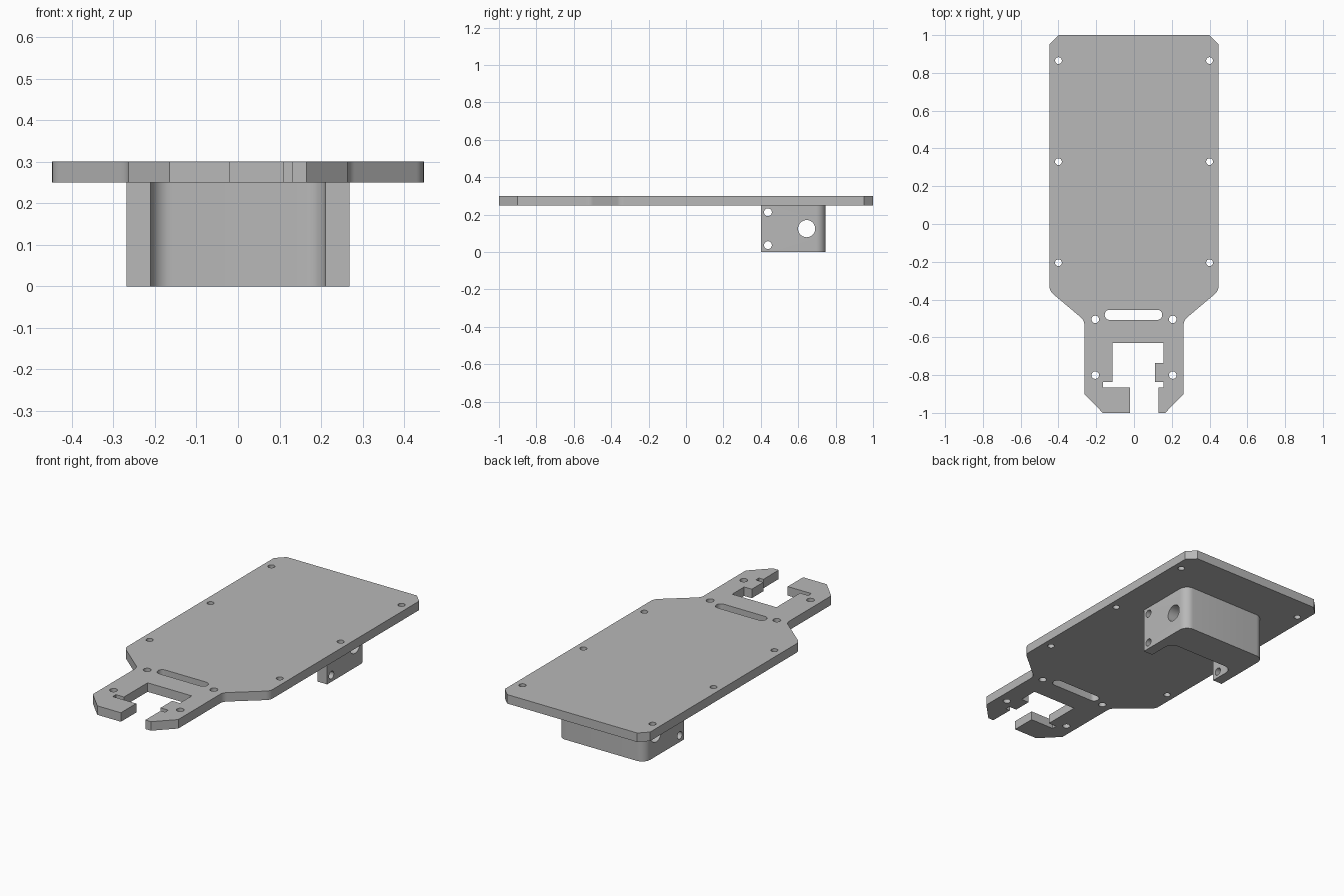
import bpy
import bmesh
import math
from mathutils import Vector, Matrix

cube = bpy.data.objects.get("Cube")
if cube:
    bpy.data.objects.remove(cube, do_unlink=True)

grey = bpy.data.materials.new("plain grey")
grey.use_nodes = True
colour = (0.48, 0.48, 0.48, 1)
grey.diffuse_color = colour
grey.node_tree.nodes["Principled BSDF"].inputs["Base Color"].default_value = colour


def fillet(corners, steps=8):
    """Turn (x, y, radius) corners into a rounded outline."""
    points = []
    for i, (x, y, r) in enumerate(corners):
        p = Vector((x, y))
        if r == 0:
            points.append(p)
            continue
        a = (Vector(corners[i - 1][:2]) - p).normalized()
        b = (Vector(corners[(i + 1) % len(corners)][:2]) - p).normalized()
        half = a.angle(b) / 2
        centre = p + (a + b).normalized() * r / math.sin(half)
        start = p + a * r / math.tan(half) - centre
        end = p + b * r / math.tan(half) - centre
        turn = math.atan2(start.x * end.y - start.y * end.x, start.dot(end))
        for k in range(steps + 1):
            points.append(centre + Matrix.Rotation(turn * k / steps, 2) @ start)
    return points


def circle(x, y, r, n=32):
    return [Vector((x + r * math.cos(math.tau * k / n),
                    y + r * math.sin(math.tau * k / n))) for k in range(n)]


def finish(obj):
    obj.data.materials.clear()
    obj.data.materials.append(grey)
    bpy.ops.object.select_all(action="DESELECT")
    obj.select_set(True)
    bpy.context.view_layer.objects.active = obj
    bpy.ops.object.shade_smooth_by_angle(angle=math.radians(25))


def extrude(name, loops, bottom, top):
    """Solid slab from an outline followed by its hole loops."""
    curve = bpy.data.curves.new(name, "CURVE")
    curve.dimensions = "2D"
    curve.fill_mode = "BOTH"
    curve.extrude = (top - bottom) / 2
    for loop in loops:
        spline = curve.splines.new("POLY")
        spline.points.add(len(loop) - 1)
        for point, co in zip(spline.points, loop):
            point.co = (co.x, co.y, 0, 1)
        spline.use_cyclic_u = True
    temp = bpy.data.objects.new(name + "_curve", curve)
    bpy.context.collection.objects.link(temp)
    graph = bpy.context.evaluated_depsgraph_get()
    mesh = bpy.data.meshes.new_from_object(temp.evaluated_get(graph))
    bpy.data.objects.remove(temp, do_unlink=True)
    bm = bmesh.new()
    bm.from_mesh(mesh)
    bmesh.ops.remove_doubles(bm, verts=bm.verts, dist=1e-5)
    bmesh.ops.translate(bm, verts=bm.verts, vec=(0, 0, (top + bottom) / 2))
    bmesh.ops.recalc_face_normals(bm, faces=bm.faces)
    bm.to_mesh(mesh)
    bm.free()
    obj = bpy.data.objects.new(name, mesh)
    bpy.context.collection.objects.link(obj)
    return obj


# Deck plate: mirrored sides, then the stepped notch at the front
side = [(0.263, -0.9, 0), (0.263, -0.51, 0.05), (0.447, -0.355, 0.05),
        (0.447, 0.953, 0), (0.4, 1, 0)]
notch = [(-0.165, -1, 0), (-0.02, -1, 0), (-0.02, -0.865, 0),
         (-0.165, -0.865, 0), (-0.165, -0.837, 0), (-0.115, -0.837, 0),
         (-0.115, -0.63, 0), (0.157, -0.63, 0), (0.157, -0.735, 0),
         (0.11, -0.735, 0), (0.11, -0.837, 0), (0.157, -0.837, 0),
         (0.157, -0.865, 0), (0.13, -0.865, 0), (0.13, -1, 0), (0.165, -1, 0)]
outline = notch + side + [(-x, y, r) for x, y, r in reversed(side)]

# Screw holes and the long slot
holes = []
for s in (-1, 1):
    holes += [circle(s * 0.4, y, 0.018) for y in (-0.205, 0.33, 0.865)]
    holes += [circle(s * 0.205, y, 0.02) for y in (-0.505, -0.8)]
slot = fillet([(-0.155, -0.508, 0.026), (0.149, -0.508, 0.026),
               (0.149, -0.454, 0.026), (-0.155, -0.454, 0.026)])
plate = extrude("deck_plate", [fillet(outline), slot] + holes, 0.25, 0.3)
finish(plate)

# U-shaped bracket below the deck, open to the front
half = [(0.21, 0.555, 0.05), (0.21, 0.4, 0), (0.268, 0.4, 0), (0.268, 0.746, 0.05)]
profile = half + [(-x, y, r) for x, y, r in reversed(half)]
bracket = extrude("bracket", [fillet(profile)], 0, 0.25)

# Cross holes drilled through the bracket
cutters = []
for y, z, r in ((0.438, 0.213, 0.021), (0.438, 0.037, 0.021), (0.645, 0.125, 0.046)):
    bpy.ops.mesh.primitive_cylinder_add(vertices=32, radius=r, depth=1,
                                        location=(0, y, z), rotation=(0, math.pi / 2, 0))
    cutter = bpy.context.object
    cutter.hide_render = True
    cutters.append(cutter)
    drill = bracket.modifiers.new("drill", "BOOLEAN")
    drill.operation = "DIFFERENCE"
    drill.solver = "EXACT"
    drill.object = cutter
graph = bpy.context.evaluated_depsgraph_get()
drilled = bpy.data.meshes.new_from_object(bracket.evaluated_get(graph))
bracket.modifiers.clear()
bracket.data = drilled
for cutter in cutters:
    bpy.data.objects.remove(cutter, do_unlink=True)
finish(bracket)
